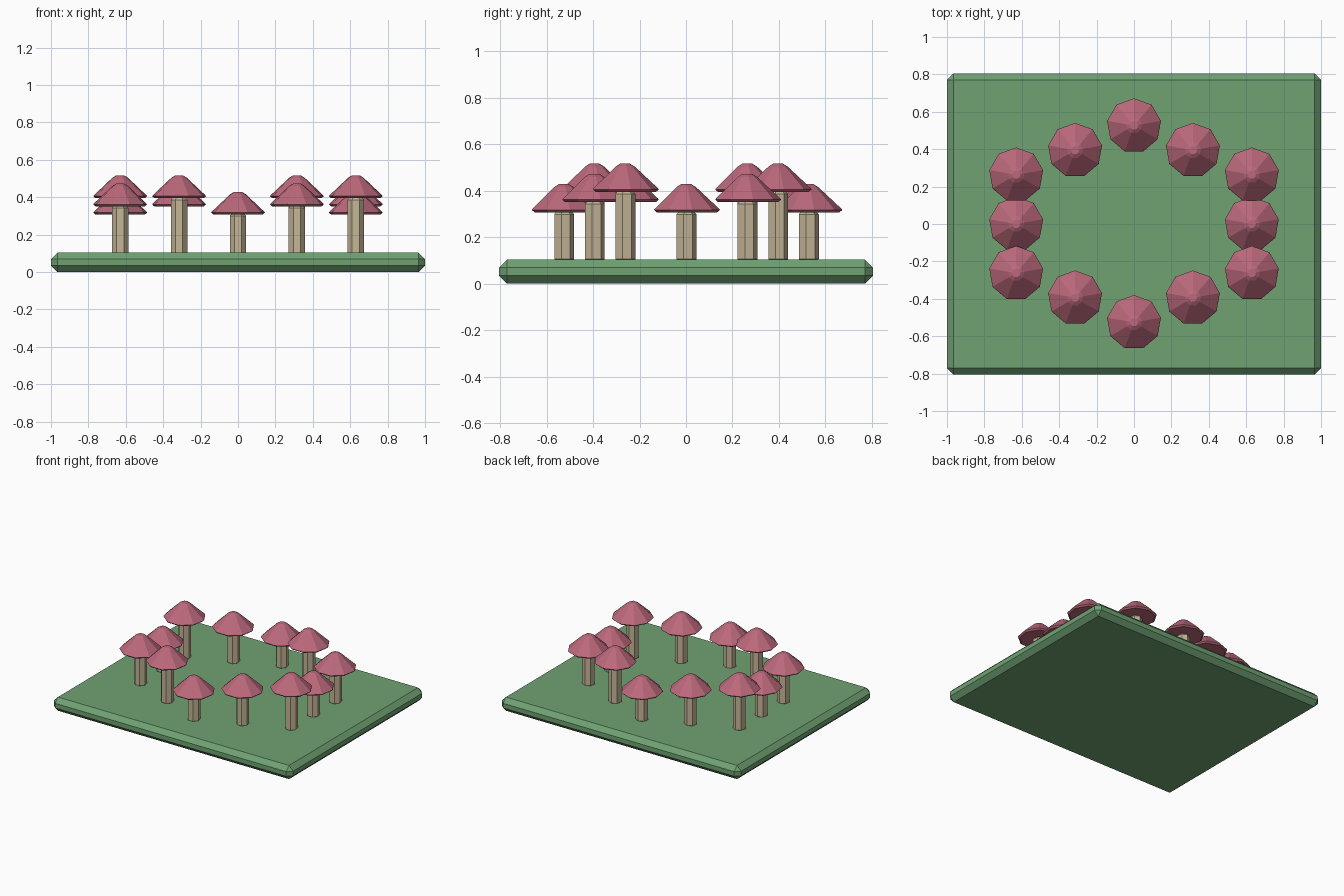
import bpy, bmesh
from math import sin, cos, tau

if "Cube" in bpy.data.objects:
    bpy.data.objects.remove(bpy.data.objects["Cube"])


def material(name, rgb):
    m = bpy.data.materials.new(name)
    m.diffuse_color = (*rgb, 1)
    m.use_nodes = True
    m.node_tree.nodes["Principled BSDF"].inputs["Base Color"].default_value = m.diffuse_color
    return m


GREEN = material("moss_green", (0.16, 0.36, 0.17))
PINK = material("cap_pink", (0.50, 0.14, 0.20))
TAN = material("stem_tan", (0.56, 0.47, 0.31))


def finish(bm, name, mat, loc):
    bmesh.ops.recalc_face_normals(bm, faces=bm.faces)
    me = bpy.data.meshes.new(name)
    bm.to_mesh(me)
    bm.free()
    me.materials.append(mat)
    ob = bpy.data.objects.new(name, me)
    ob.location = loc
    bpy.context.collection.objects.link(ob)
    return ob


def lathe(name, profile, sides, mat, loc):
    """Closed faceted solid from (radius, z) points, first corner on +y."""
    bm = bmesh.new()
    rings = [[bm.verts.new((r * sin(tau * k / sides), r * cos(tau * k / sides), z))
              for k in range(sides)] for r, z in profile]
    for a, b in zip(rings, rings[1:]):
        for k in range(sides):
            j = (k + 1) % sides
            bm.faces.new((a[k], a[j], b[j], b[k]))
    bm.faces.new(rings[0])
    bm.faces.new(rings[-1])
    return finish(bm, name, mat, loc)


# Chamfered ground slab
TOP = 0.103
bm = bmesh.new()
bmesh.ops.create_cube(bm, size=1)
bmesh.ops.scale(bm, vec=(2.0, 1.608, TOP), verts=bm.verts)
bmesh.ops.bevel(bm, geom=bm.edges[:], offset=0.034, offset_type='OFFSET',
                segments=1, profile=0.5, affect='EDGES')
finish(bm, "ground_slab", GREEN, (0, 0, TOP / 2))

# Twelve mushrooms walked around a stretched hexagon, heights cycling in threes
DX, DY = 0.63, 0.526
corners = [(DX, -DY / 2), (DX, DY / 2), (0, DY), (-DX, DY / 2), (-DX, -DY / 2), (0, -DY)]
spots = []
for i, (x0, y0) in enumerate(corners):
    x1, y1 = corners[(i + 1) % 6]
    spots += [(x0, y0), ((x0 + x1) / 2, (y0 + y1) / 2)]
spots = spots[1:] + spots[:1]    # start from the low one at the right

CAP = [(0.134, 0), (0.146, 0.010), (0.143, 0.015), (0.043, 0.108), (0.022, 0.121)]
for i, (x, y) in enumerate(spots):
    base = 0.307 + 0.044 * (i % 3)    # underside of the cap
    h = base + 0.003 - 0.095
    stem = [(0.035, 0), (0.045, 0.010), (0.045, h - 0.012), (0.035, h)]
    lathe(f"mushroom_stem_{i + 1}", stem, 7, TAN, (x, y, 0.095))
    lathe(f"mushroom_cap_{i + 1}", CAP, 9, PINK, (x, y, base))
